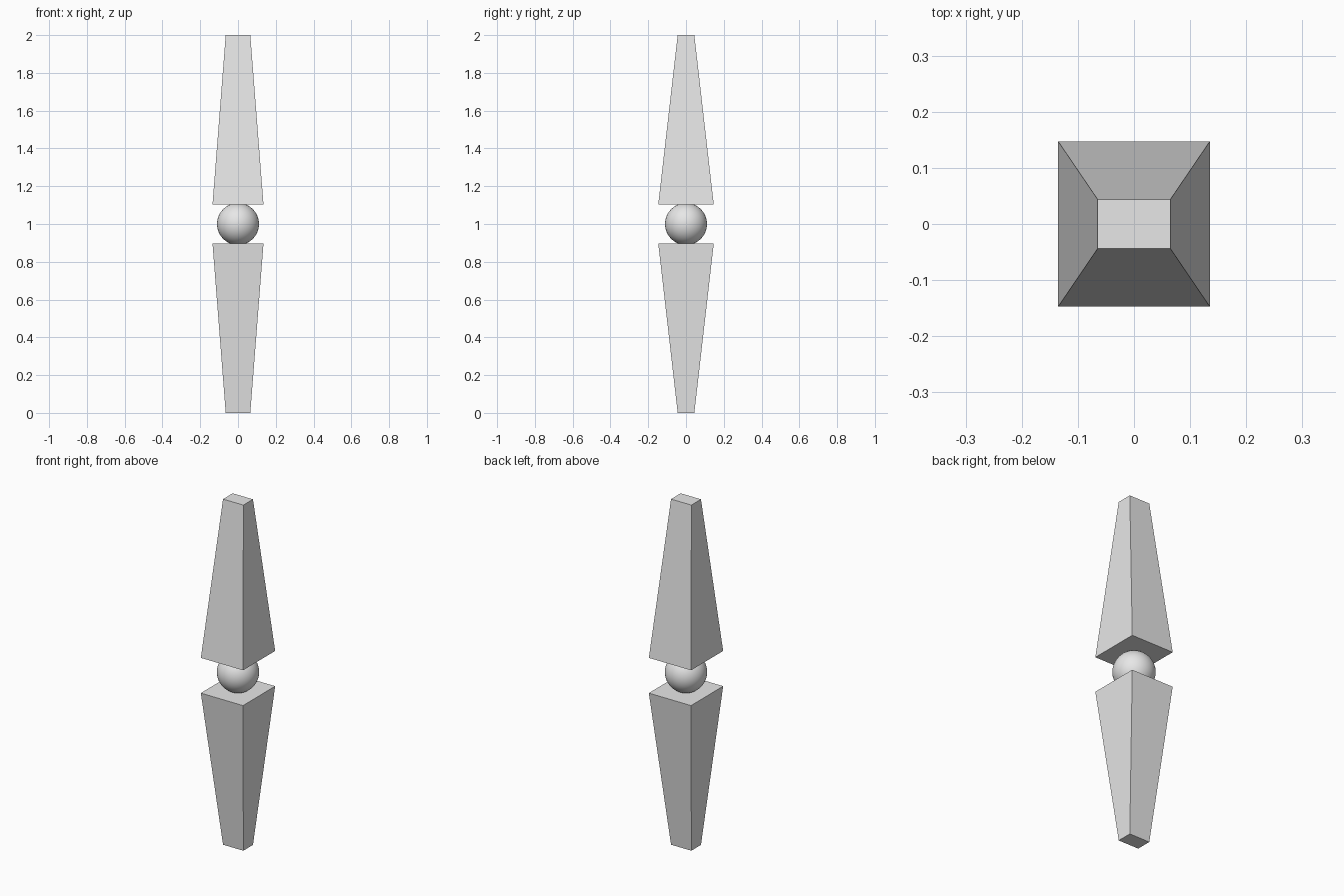
import bpy, bmesh

if "Cube" in bpy.data.objects:
    bpy.data.objects.remove(bpy.data.objects["Cube"])

grey = bpy.data.materials.new("light_grey")
grey.diffuse_color = (0.8, 0.8, 0.8, 1)
grey.use_nodes = True
grey.node_tree.nodes["Principled BSDF"].inputs["Base Color"].default_value = grey.diffuse_color


def add_object(name, bm):
    bmesh.ops.recalc_face_normals(bm, faces=bm.faces)
    mesh = bpy.data.meshes.new(name)
    bm.to_mesh(mesh)
    bm.free()
    mesh.materials.append(grey)
    obj = bpy.data.objects.new(name, mesh)
    bpy.context.collection.objects.link(obj)
    return obj


def tapered_block(name, z_wide, z_narrow):
    """Four-sided block, wide at the joint and narrow at the tip."""
    bm = bmesh.new()
    bmesh.ops.create_cube(bm, size=2)
    for v in bm.verts:
        hx, hy, z = (0.135, 0.147, z_wide) if v.co.z < 0 else (0.065, 0.044, z_narrow)
        v.co = (v.co.x * hx, v.co.y * hy, z)
    return add_object(name, bm)


# Two mirrored limb blocks
tapered_block("upper_block", 1.102, 2.0)
tapered_block("lower_block", 0.898, 0.0)

# Ball joint between them
bm = bmesh.new()
bmesh.ops.create_uvsphere(bm, u_segments=48, v_segments=32, radius=0.111)
ball = add_object("ball_joint", bm)
ball.location.z = 1.0
for p in ball.data.polygons:
    p.use_smooth = True
